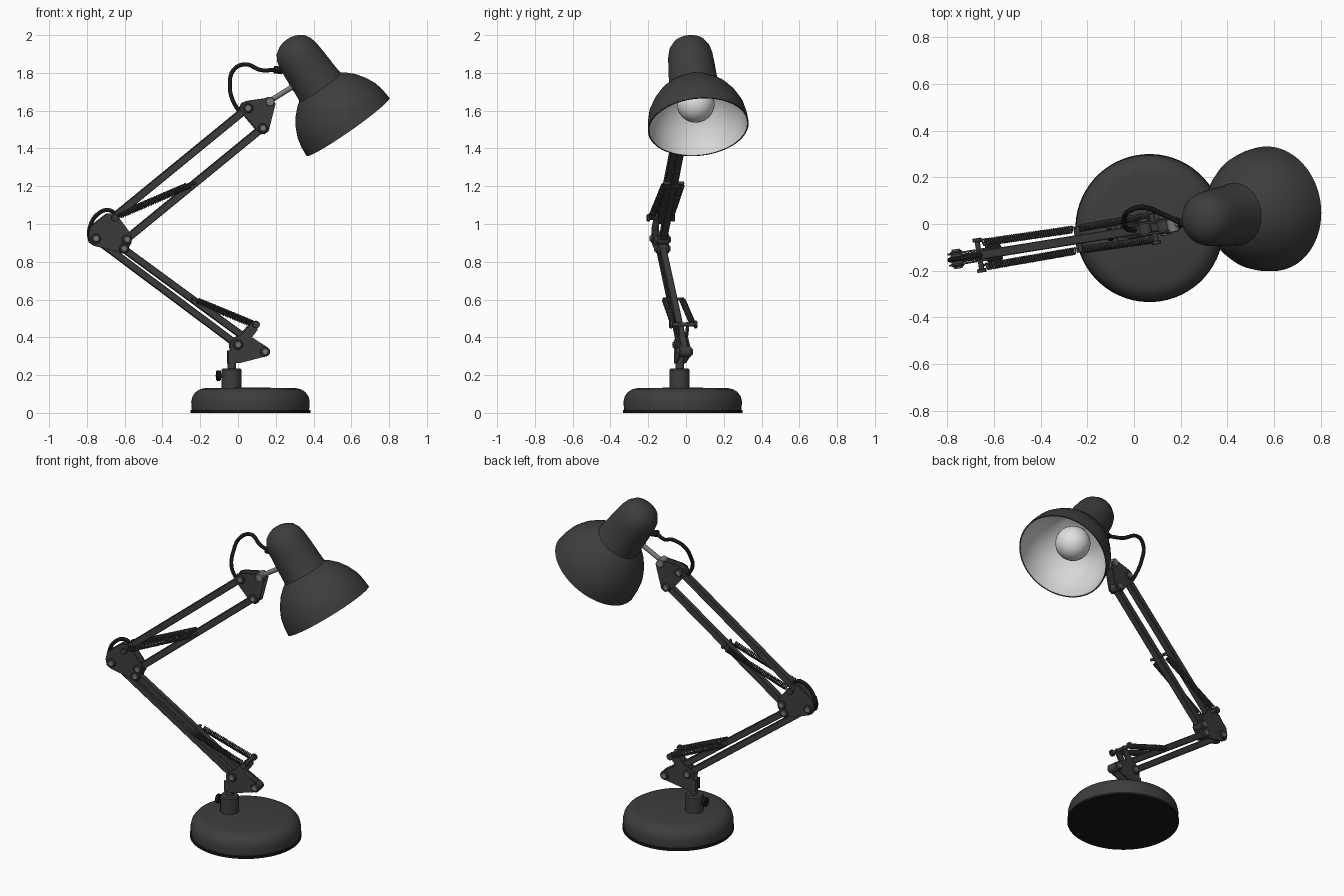
import bpy, bmesh, math
from mathutils import Matrix, Vector

if "Cube" in bpy.data.objects:
    bpy.data.objects.remove(bpy.data.objects["Cube"])

ANG = math.radians(9.1)                      # the whole lamp lies in a plane turned about z
C = math.cos(ANG)
M = Matrix.Translation((0, -0.028, 0)) @ Matrix.Rotation(ANG, 4, 'Z')


def material(name, v):
    m = bpy.data.materials.new(name)
    m.diffuse_color = (v, v, v, 1)
    m.use_nodes = True
    m.node_tree.nodes["Principled BSDF"].inputs["Base Color"].default_value = m.diffuse_color
    return m


GREY = material("dark_grey_paint", 0.047)
BLACK = material("black_rubber", 0.009)
METAL = material("grey_metal", 0.2)
SPRING = material("spring_steel", 0.05)
WHITE = material("white_lining", 0.68)
BULB = material("bulb_glass", 0.75)


def L(x, z, v=0):
    """Point in the lamp plane: front-view x and z, sideways offset v."""
    return Vector((x / C, v, z))


def finish(name, bm, mats, angle=35):
    bmesh.ops.remove_doubles(bm, verts=bm.verts, dist=1e-5)
    bmesh.ops.recalc_face_normals(bm, faces=bm.faces)
    me = bpy.data.meshes.new(name)
    bm.to_mesh(me)
    bm.free()
    for m in mats:
        me.materials.append(m)
    me.shade_smooth()
    me.set_sharp_from_angle(angle=math.radians(angle))
    ob = bpy.data.objects.new(name, me)
    ob.matrix_world = M
    bpy.context.collection.objects.link(ob)
    return ob


def lathe(name, profile, mats, origin, axis=(0, 0, 1), n=64, second=lambda i: False):
    """Revolve (radius, height) points; second(i) picks segments in the second colour."""
    bm = bmesh.new()
    rot = Vector(axis).to_track_quat('Z', 'Y')
    rings = []
    for r, h in profile:
        rings.append([bm.verts.new(Vector(origin) + rot @ Vector(
            (r * math.cos(2 * math.pi * k / n), r * math.sin(2 * math.pi * k / n), h)))
            for k in range(n)])
    for i, (a, b) in enumerate(zip(rings, rings[1:])):
        for k in range(n):
            f = bm.faces.new((a[k], a[(k + 1) % n], b[(k + 1) % n], b[k]))
            f.material_index = 1 if second(i) else 0
    return finish(name, bm, mats)


def rod(name, a, b, r, mat, n=20):
    a, b = Vector(a), Vector(b)
    h = (b - a).length
    e = min(r, h) * 0.15
    return lathe(name, [(0, 0), (r - e, 0), (r, e), (r, h - e), (r - e, h), (0, h)],
                 [mat], a, b - a, n)


def bar(name, a, b, w):
    """Square bar between two points of the plane."""
    d = (b - a).normalized()
    side = Vector((-d.z, 0, d.x)) * w / 2
    bm = bmesh.new()
    vs = [bm.verts.new(p + s * side + Vector((0, t * w / 2, 0)))
          for p in (a - d * 0.015, b + d * 0.015) for s, t in ((1, 1), (1, -1), (-1, -1), (-1, 1))]
    for f in ((0, 1, 2, 3), (4, 5, 6, 7), (0, 1, 5, 4), (1, 2, 6, 5), (2, 3, 7, 6), (3, 0, 4, 7)):
        bm.faces.new([vs[i] for i in f])
    bmesh.ops.bevel(bm, geom=bm.edges[:], offset=0.003, segments=1, affect='EDGES')
    return finish(name, bm, [GREY])


def plates(name, outline):
    """Pair of side plates from an outline in the plane."""
    for tag, v in (("front", -0.028), ("back", 0.020)):
        bm = bmesh.new()
        f = bm.faces.new([bm.verts.new(L(x, z, v)) for x, z in outline])
        ex = bmesh.ops.extrude_face_region(bm, geom=[f])
        for g in ex['geom']:
            if isinstance(g, bmesh.types.BMVert):
                g.co.y += 0.008
        finish(f"{name}_{tag}", bm, [GREY])


def tube(name, pts, r, mat, smooth=True):
    cu = bpy.data.curves.new(name, 'CURVE')
    cu.dimensions = '3D'
    cu.bevel_depth = r
    cu.bevel_resolution = 3 if smooth else 1
    cu.use_fill_caps = True
    sp = cu.splines.new('BEZIER' if smooth else 'POLY')
    if smooth:
        sp.bezier_points.add(len(pts) - 1)
        for bp, p in zip(sp.bezier_points, pts):
            bp.co = p
            bp.handle_left_type = bp.handle_right_type = 'AUTO'
    else:
        sp.points.add(len(pts) - 1)
        for q, p in zip(sp.points, pts):
            q.co = (*p, 1)
    cu.materials.append(mat)
    ob = bpy.data.objects.new(name, cu)
    ob.matrix_world = M
    bpy.context.collection.objects.link(ob)


def spring(name, a, b):
    d = b - a
    rot = d.to_track_quat('Z', 'Y')
    turns, k = int(d.length / 0.0115), 10
    pts = [a] + [a + d * (0.06 + 0.88 * i / (turns * k)) + rot @ Vector(
        (0.0135 * math.cos(2 * math.pi * i / k), 0.0135 * math.sin(2 * math.pi * i / k), 0))
        for i in range(turns * k + 1)] + [b]
    tube(name, pts, 0.0042, SPRING, smooth=False)


# Base with rubber foot, post, clamp knob and swivel stem
lathe("base", [(0, 0), (0.317, 0), (0.317, 0.014), (0.311, 0.016), (0.314, 0.06), (0.307, 0.088),
               (0.29, 0.111), (0.265, 0.126), (0.235, 0.132), (0, 0.134)],
      [GREY, BLACK], L(0.066, 0), second=lambda i: i < 3)
lathe("post", [(0, 0.12), (0.053, 0.12), (0.053, 0.228), (0.046, 0.236), (0, 0.236)],
      [GREY], L(-0.035, 0), n=32)
rod("clamp_screw", L(-0.08, 0.197), L(-0.1, 0.197), 0.01, METAL)
rod("clamp_knob", L(-0.092, 0.197), L(-0.114, 0.197), 0.028, BLACK)
rod("swivel_stem", L(-0.033, 0.22), L(-0.033, 0.33), 0.023, GREY)

# Pivot points
low_a, low_b = (-0.005, 0.361), (0.138, 0.324)
elb_a, elb_b = (-0.757, 0.923), (-0.608, 0.87)
up_a, up_b = (-0.672, 1.024), (-0.593, 0.918)
top_a, top_b = (0.048, 1.613), (0.127, 1.507)

# Side plates
plates("shoulder_plate", [(-0.055, 0.262), (0.01, 0.265), (0.135, 0.297), (0.158, 0.306),
                          (0.165, 0.328), (0.148, 0.35), (0.07, 0.4), (0.1, 0.44), (0.1, 0.475),
                          (0.07, 0.48), (0.015, 0.415), (-0.03, 0.392), (-0.045, 0.365),
                          (-0.04, 0.33), (-0.055, 0.33)])
plates("elbow_plate", [(-0.795, 0.94), (-0.785, 0.985), (-0.695, 1.055), (-0.65, 1.055),
                       (-0.565, 0.94), (-0.568, 0.9), (-0.59, 0.86), (-0.63, 0.85),
                       (-0.76, 0.885), (-0.787, 0.903)])
plates("head_plate", [(0.005, 1.607), (0.022, 1.64), (0.05, 1.652), (0.16, 1.668), (0.195, 1.64),
                      (0.158, 1.49), (0.135, 1.475), (0.108, 1.485)])

# Arm bars
bar("lower_arm_bar_1", L(*elb_a), L(*low_a), 0.037)
bar("lower_arm_bar_2", L(*elb_b), L(*low_b), 0.037)
bar("upper_arm_bar_1", L(*up_a), L(*top_a), 0.039)
bar("upper_arm_bar_2", L(*up_b), L(*top_b), 0.039)

# Pivot bolts: washer and head on both sides
for i, p in enumerate((low_a, low_b, elb_a, elb_b, up_b, top_a, top_b)):
    rod(f"pivot_washer_{i}", L(*p, -0.034), L(*p, 0.034), 0.027, GREY)
    rod(f"pivot_bolt_{i}", L(*p, -0.042), L(*p, 0.042), 0.019, METAL, n=6)

# Springs in pairs with their cross pins
up_s, up_e = (-0.662, 1.032), (-0.235, 1.215)
lo_s, lo_e = (0.085, 0.468), (-0.243, 0.603)
for i, (s, e) in enumerate(((up_s, up_e), (lo_s, lo_e))):
    rod(f"spring_pin_{i}", L(*s, -0.062), L(*s, 0.062), 0.011, GREY)
    rod(f"spring_cross_{i}", L(*e, -0.056), L(*e, 0.056), 0.009, GREY)
    for side in (-1, 1):
        spring(f"spring_{i}_{'front' if side < 0 else 'back'}",
               L(*s, side * 0.052), L(*e, side * 0.046))
        rod(f"spring_knob_{i}_{side}", L(*s, side * 0.058), L(*s, side * 0.074), 0.02, GREY)

# Lamp head: shade with white lining, bulb
axis = Vector((-0.578, 0, 0.816))
rim = L(0.582, 1.514)
lathe("shade", [(0, 0.567), (0.03, 0.564), (0.06, 0.553), (0.09, 0.532), (0.109, 0.5), (0.118, 0.46),
                (0.123, 0.4), (0.13, 0.275), (0.134, 0.258), (0.156, 0.243), (0.193, 0.207),
                (0.228, 0.157), (0.253, 0.103), (0.264, 0.05), (0.268, 0), (0.261, 0),
                (0.256, 0.05), (0.245, 0.1), (0.22, 0.153), (0.185, 0.2), (0.148, 0.235),
                (0.11, 0.25), (0, 0.25)],
      [GREY, WHITE], rim, axis, second=lambda i: i >= 15)
lathe("bulb", [(0, 0.05)] + [(0.1 * math.sin(t * math.pi / 16), 0.15 - 0.1 * math.cos(t * math.pi / 16))
                             for t in range(1, 13)] + [(0.055, 0.235), (0.05, 0.25), (0, 0.25)],
      [BULB], rim, axis, n=40)

# Head mounting rod and joint
rod("head_rod", L(0.15, 1.64), L(0.33, 1.752), 0.014, METAL)
rod("head_rod_collar", L(0.282, 1.722), L(0.312, 1.741), 0.024, METAL)
rod("head_joint", L(0.165, 1.648, -0.034), L(0.165, 1.648, 0.034), 0.024, METAL)

# Cables
rod("cable_gland", L(0.235, 1.812), L(0.19, 1.818), 0.02, BLACK)
tube("head_cable", [L(0.2, 1.817, 0), L(0.13, 1.815, 0.05), L(0.05, 1.845, 0.093), L(-0.01, 1.815, 0.085),
                    L(-0.035, 1.74, 0.05), L(-0.028, 1.66, 0.012), L(0.01, 1.59, 0)], 0.011, BLACK)
tube("elbow_cable", [L(-0.74, 0.905), L(-0.782, 0.93), L(-0.783, 0.985), L(-0.745, 1.05), L(-0.69, 1.074),
                     L(-0.64, 1.05)], 0.011, BLACK)
